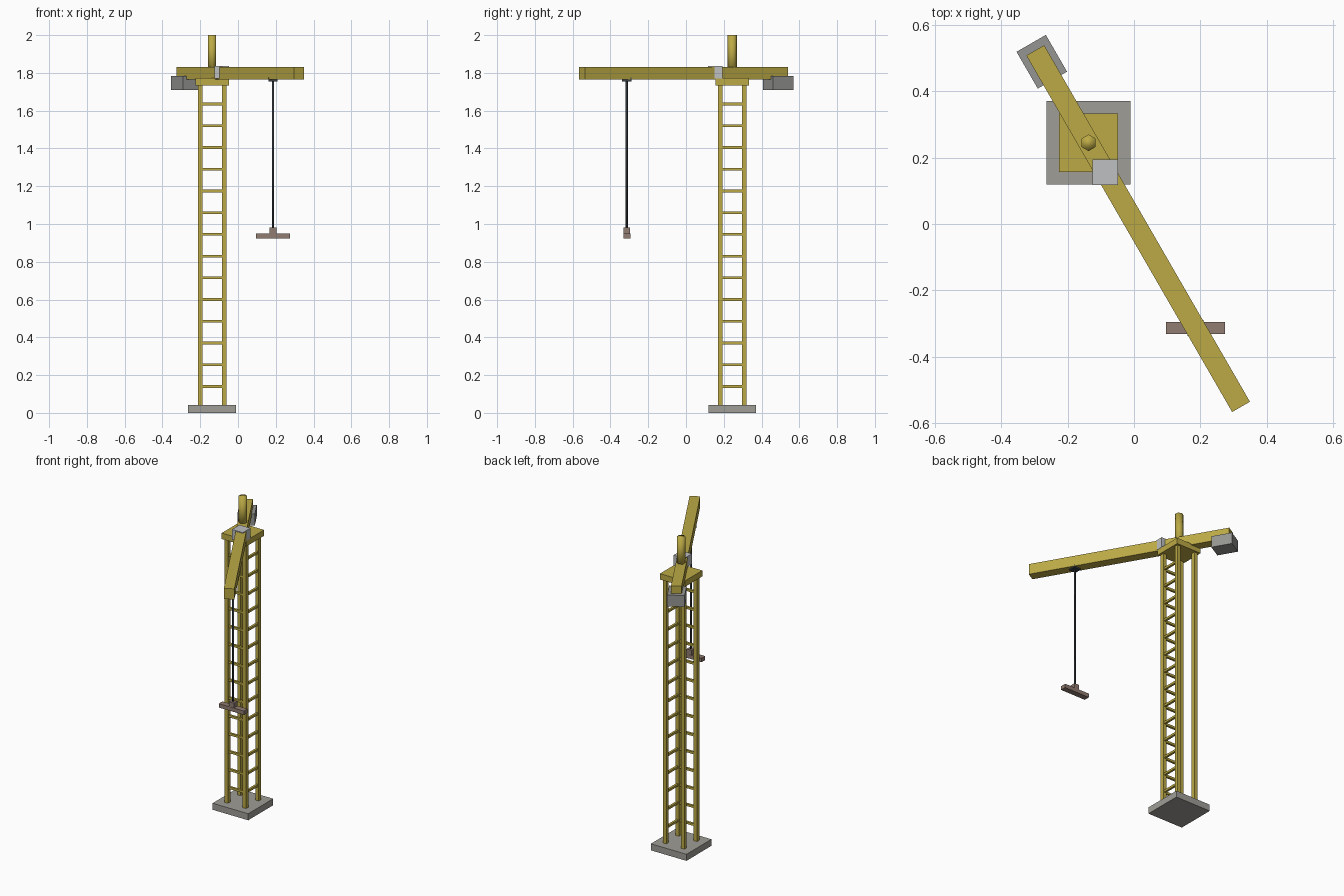
import bpy
from math import radians, sin, cos

cube = bpy.data.objects.get("Cube")
if cube:
    bpy.data.objects.remove(cube, do_unlink=True)


def material(name, r, g, b):
    m = bpy.data.materials.new(name)
    m.use_nodes = True
    m.diffuse_color = (r, g, b, 1)
    m.node_tree.nodes["Principled BSDF"].inputs["Base Color"].default_value = (r, g, b, 1)
    return m


YELLOW = material("crane yellow", 0.50, 0.40, 0.06)
CONCRETE = material("concrete grey", 0.35, 0.34, 0.31)
BALLAST = material("ballast grey", 0.30, 0.30, 0.29)
CAB = material("cab light grey", 0.52, 0.53, 0.54)
STEEL = material("dark steel", 0.04, 0.05, 0.06)
BROWN = material("load brown", 0.28, 0.20, 0.165)


def box(name, centre, size, mat, turn=0):
    bpy.ops.mesh.primitive_cube_add(size=1, location=centre, rotation=(0, 0, turn))
    ob = bpy.context.object
    ob.name = name
    ob.scale = size
    ob.data.materials.append(mat)
    return ob


def rod(name, x, y, z0, z1, radius, sides, mat):
    bpy.ops.mesh.primitive_cylinder_add(vertices=sides, radius=radius, depth=z1 - z0,
                                        location=(x, y, (z0 + z1) / 2))
    ob = bpy.context.object
    ob.name = name
    ob.data.materials.append(mat)
    bpy.ops.object.shade_smooth()
    return ob


TX, TY = -0.137, 0.245      # tower axis
LEG = 0.064                 # leg offset from the axis
TURN = radians(-60)         # direction of the jib


def along(d, z):
    """Point on the jib line at distance d from the tower axis."""
    return (TX + d * cos(TURN), TY + d * sin(TURN), z)


# Tower: base slab, four legs, rungs on two sides, top platform
box("base_slab", (TX, TY, 0.021), (0.253, 0.253, 0.042), CONCRETE)
for sx in (-1, 1):
    for sy in (-1, 1):
        box("tower_leg", (TX + sx * LEG, TY + sy * LEG, 0.89), (0.024, 0.024, 1.7), YELLOW)
for i in range(14):
    z = 0.14 + i * 0.115
    box("front_rung", (TX, TY - LEG, z), (2 * LEG, 0.014, 0.014), YELLOW)
    box("side_rung", (TX + LEG, TY, z), (0.014, 2 * LEG, 0.014), YELLOW)
box("top_platform", (TX, TY, 1.753), (0.177, 0.177, 0.038), YELLOW)

# Rotating top: jib, mast, cab, counterweight
box("jib", along(0.299, 1.798), (1.241, 0.062, 0.068), YELLOW, TURN)
rod("mast", TX, TY, 1.80, 2.0, 0.025, 6, YELLOW)
box("operator_cab", (-0.086, 0.156, 1.804), (0.077, 0.077, 0.066), CAB)
box("counterweight", along(-0.282, 1.747), (0.128, 0.102, 0.073), BALLAST, TURN)

# Hoist: trolley, cable, hook block, carried beam
HX, HY, _ = along(0.645, 0)
box("trolley", (HX, HY, 1.765), (0.048, 0.048, 0.02), STEEL)
rod("cable", HX, HY, 0.97, 1.765, 0.006, 6, STEEL)
box("hook_block", (HX, HY, 0.963), (0.035, 0.035, 0.036), BROWN)
box("load_beam", (HX, HY, 0.937), (0.179, 0.037, 0.025), BROWN)
